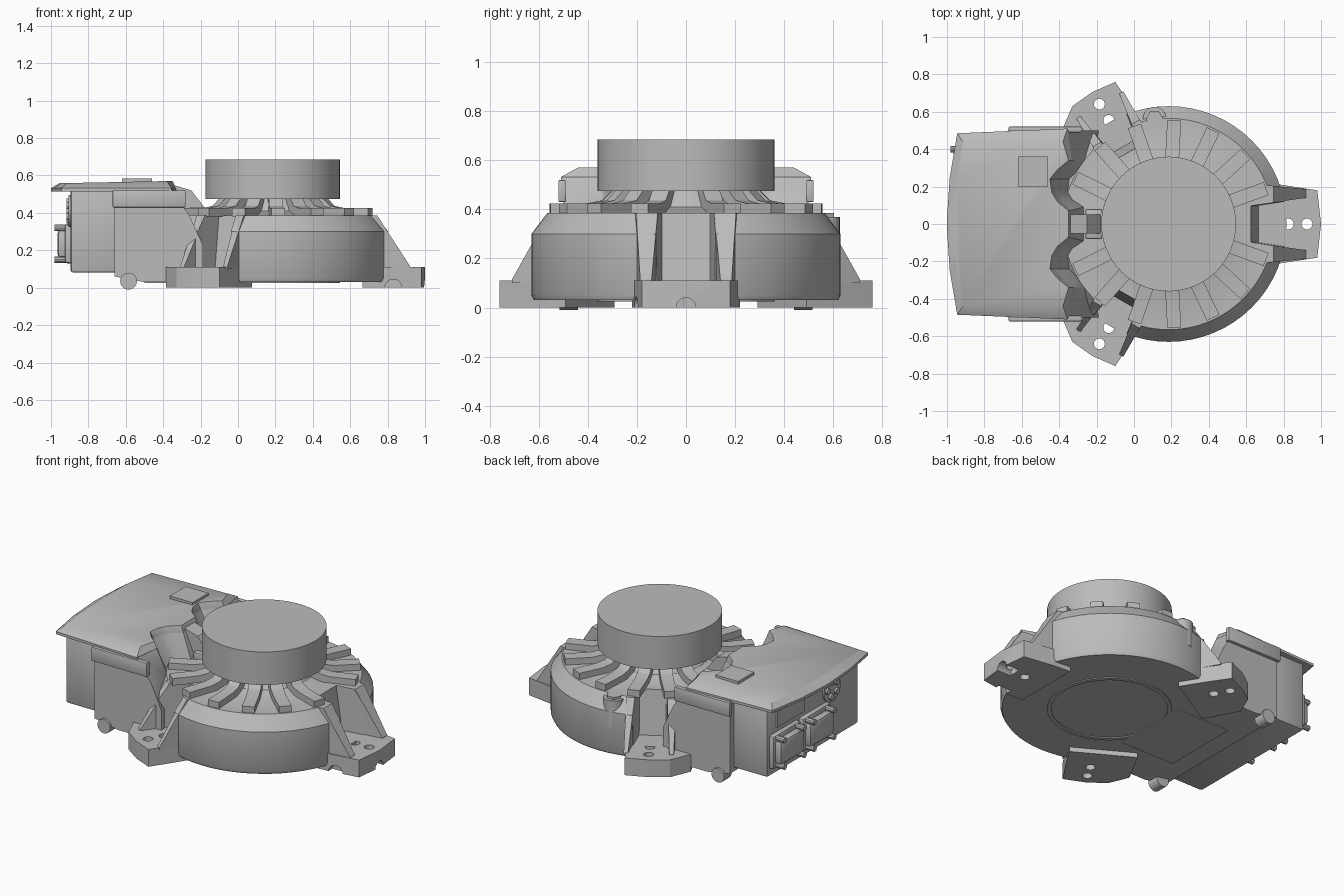
import bpy, bmesh
from math import sin, cos, radians, pi
from mathutils import Matrix, Vector

cube = bpy.data.objects.get("Cube")
if cube:
    bpy.data.objects.remove(cube)

grey = bpy.data.materials.new("cast grey")
grey.use_nodes = True
tone = (0.5, 0.5, 0.5, 1)
grey.diffuse_color = tone
grey.node_tree.nodes["Principled BSDF"].inputs["Base Color"].default_value = tone

AXIS = 0.185                      # x position of the turning axis
CENTRE = Matrix.Translation((AXIS, 0, 0))
parts = []


def loft(name, rings, matrix=None, bevel=0):
    """Skin a stack of equal point rings and cap both ends."""
    bm = bmesh.new()
    rows = [[bm.verts.new(p) for p in ring] for ring in rings]
    n = len(rows[0])
    for a, b in zip(rows, rows[1:]):
        for i in range(n):
            j = (i + 1) % n
            bm.faces.new((a[i], a[j], b[j], b[i]))
    bm.faces.new(rows[0])
    bm.faces.new(rows[-1])
    if matrix:
        bm.transform(matrix)
    if bevel:
        bmesh.ops.bevel(bm, geom=bm.edges[:], offset=bevel, segments=2, affect='EDGES', profile=0.5)
    bmesh.ops.recalc_face_normals(bm, faces=bm.faces)
    mesh = bpy.data.meshes.new(name)
    bm.to_mesh(mesh)
    bm.free()
    mesh.materials.append(grey)
    obj = bpy.data.objects.new(name, mesh)
    bpy.context.collection.objects.link(obj)
    parts.append(obj)
    return obj


def box(name, x, y, z, bevel=0):
    ring = [(x[0], y[0]), (x[1], y[0]), (x[1], y[1]), (x[0], y[1])]
    return loft(name, [[(*p, h) for p in ring] for h in z], bevel=bevel)


def lathe(name, profile, matrix=CENTRE, n=64):
    turn = [2 * pi * i / n for i in range(n)]
    return loft(name, [[(r * cos(a), r * sin(a), z) for a in turn] for r, z in profile], matrix)


def cut(target, cutters):
    for cutter in cutters:
        cutter.hide_render = True
        mod = target.modifiers.new("cut", 'BOOLEAN')
        mod.operation = 'DIFFERENCE'
        mod.solver = 'EXACT'
        mod.object = cutter
        bpy.context.view_layer.objects.active = target
        bpy.ops.object.modifier_apply(modifier=mod.name)
    for cutter in cutters:
        parts.remove(cutter)
        bpy.data.objects.remove(cutter)


def rod(name, start, end, r, n=20):
    a, b = Vector(start), Vector(end)
    turn = (b - a).to_track_quat('Z', 'Y').to_matrix().to_4x4()
    return lathe(name, [(r, 0), (r, (b - a).length)], Matrix.Translation(a) @ turn, n)


# Round body, neck and turntable
body = lathe("round_body", [(0.62, 0.03), (0.63, 0.05), (0.63, 0.3), (0.565, 0.385), (0.36, 0.385),
                            (0.29, 0.41), (0.24, 0.48)])
lathe("turntable", [(0.36, 0.475), (0.36, 0.685)])

# Radial fins with a curved root
fin = [(0.2, 0.38), (0.555, 0.38), (0.555, 0.425), (0.4, 0.425), (0.34, 0.437), (0.3, 0.477), (0.2, 0.477)]
for k in range(7):
    for side in (1, -1):
        spin = CENTRE @ Matrix.Rotation(radians(side * (20 + 22.3 * k)), 4, 'Z')
        loft("fin", [[(r, y, z) for r, z in fin] for y in (-0.037, 0.037)], spin)


# Mounting feet with side ribs and a pocket in the body
def leg(name, angle, plan, inner, outer, flip=1):
    spin = CENTRE @ Matrix.Rotation(radians(angle), 4, 'Z')
    foot = loft(name + "_foot", [[(x, y * flip, z) for x, y in plan] for z in (0, 0.11)], spin)
    holes = []
    for r in (0.64, 0.74):
        holes.append(lathe("hole", [(0.029, -0.1), (0.029, 0.2)],
                           spin @ Matrix.Translation((r, 0, 0)), 24))
    cut(foot, holes)
    edge = lambda x: inner + 0.14 * (x - 0.45)
    pocket_plan = [(0.43, edge(0.43)), (0.9, edge(0.9)), (0.9, -edge(0.9)), (0.43, -edge(0.43))]
    pocket = [[(x + (0.05 if x < 0.5 and z < 0.2 else 0), y, z) for x, y in pocket_plan]
              for z in (0.11, 0.45)]
    cut(body, [loft("pocket", pocket, spin)])
    rib = [(0.5, 0.1), (0.735, 0.1), (0.735, 0.115), (0.56, 0.385), (0.5, 0.385)]
    for s in (1, -1):
        loft(name + "_rib", [[(x, s * edge(x), z) for x, z in rib],
                             [(x, s * outer(x), z) for x, z in rib]], spin)
    return foot


wide = [(0.48, -0.22), (0.6, -0.21), (0.795, -0.18), (0.815, 0), (0.795, 0.18), (0.6, 0.21), (0.48, 0.22)]
narrow = [(0.48, -0.15), (0.62, -0.145), (0.8, -0.133), (0.815, 0), (0.803, 0.131), (0.718, 0.244), (0.48, 0.25)]
end_foot = leg("end", 0, wide, 0.1, lambda x: 0.21 - 0.1 * (x - 0.5))
leg("back", 120, narrow, 0.08, lambda x: 0.145)
leg("front", -120, narrow, 0.08, lambda x: 0.145, -1)
cut(end_foot, [rod("notch", (0.9, 0, 0), (1.1, 0, 0), 0.04),
               rod("notch", (0.83, -0.3, 0), (0.83, -0.17, 0), 0.045),
               rod("notch", (0.83, 0.17, 0), (0.83, 0.3, 0), 0.045)])

# Housing with a scalloped front, from low edge to top edge
low = [(-0.26, 0.5), (-0.265, 0.34), (-0.31, 0.28), (-0.355, 0.24), (-0.355, 0.17), (-0.33, 0.13), (-0.27, 0.09)]
top = [(-0.38, 0.44), (-0.35, 0.34), (-0.41, 0.29), (-0.45, 0.24), (-0.44, 0.17), (-0.41, 0.12), (-0.35, 0.07)]


def outline(back, t, z, width):
    front = [(a[0] + t * (b[0] - a[0]), a[1] + t * (b[1] - a[1])) for a, b in zip(low, top)]
    front[0] = (front[0][0], width)
    half = back + front
    rise = lambda x: z(x) if callable(z) else z
    return [(x, y, rise(x)) for x, y in half] + [(x, -y, rise(x)) for x, y in reversed(half)]


wall = [(-0.66, 0.5), (-0.5, 0.5)]
loft("main_housing", [outline(wall, -0.6, lambda x: 0.06 if x < -0.6 else 0.03, 0.5),
                      outline(wall, -0.6, 0.23, 0.5), outline(wall, 0, 0.385, 0.5),
                      outline(wall, 0.8, 0.53, 0.5)])
box("rear_housing", (-0.895, -0.6), (-0.46, 0.46), (0.08, 0.53), 0.015)

# Overhanging hood with a bowed rear edge
lip = [(-1.0, 0.03), (-0.985, 0.25), (-0.945, 0.485)]
crown = [(-0.955, 0.03), (-0.945, 0.25), (-0.915, 0.44)]
loft("hood", [outline(lip, 0.8, 0.515, 0.51), outline(lip, 0.8, 0.532, 0.51),
              outline(crown, 1, lambda x: 0.57 + 0.02 * (x + 0.38), 0.44)])
box("hood_plate", (-0.62, -0.46), (0.2, 0.36), (0.55, 0.583))
for s in (1, -1):
    box("side_lip", (-0.67, -0.28), sorted((s * 0.49, s * 0.52)), (0.43, 0.52), 0.005)
    rod("side_boss", (-0.585, s * 0.44, 0.035), (-0.585, s * 0.515, 0.035), 0.045)

# Central nose and clip between the scallops
nose = [(-0.5, 0.56), (-0.38, 0.56), (-0.25, 0.52), (-0.18, 0.43), (-0.18, 0.38), (-0.5, 0.38)]
loft("nose", [[(x, y, z) for x, z in nose] for y in (-0.05, 0.05)])
box("nose_clip", (-0.26, -0.17), (-0.08, 0.08), (0.37, 0.43), 0.008)

# Rear connectors
for y in (0.3, 0):
    box("connector_flange", (-0.925, -0.88), (y - 0.14, y + 0.14), (0.13, 0.34), 0.012)
    box("connector_block", (-0.965, -0.9), (y - 0.12, y + 0.12), (0.16, 0.31), 0.02)
    for dy in (-0.1, 0.1):
        for z in (0.15, 0.32):
            rod("connector_stud", (-0.98, y + dy, z), (-0.9, y + dy, z), 0.018, 10)
box("rear_panel", (-0.904, -0.89), (0.1, 0.37), (0.37, 0.47))
lathe("port_plate", [(0.085, 0), (0.085, 0.015)],
      Matrix.Translation((-0.905, -0.18, 0.41)) @ Matrix.Rotation(pi / 2, 4, 'Y'), 32)
for i in range(5):
    a = 2 * pi * i / 5
    y, z = -0.18 + 0.05 * cos(a), 0.41 + 0.05 * sin(a)
    rod("port", (-0.918, y, z), (-0.89, y, z), 0.02, 12)

# Filler boss on the shoulder
rod("boss", (0.11, 0.565, 0.2), (0.11, 0.565, 0.37), 0.062, 24)
rod("boss_cap", (0.11, 0.565, 0.36), (0.11, 0.565, 0.385), 0.045, 6)

# Underside ring and service panel
ring = lathe("underside_ring", [(0.36, 0.024), (0.36, 0.032)])
cut(ring, [lathe("ring_bore", [(0.335, 0), (0.335, 0.1)])])
box("underside_panel", (-0.5, -0.12), (-0.25, 0.25), (0.024, 0.032))

bpy.ops.object.select_all(action='DESELECT')
for part in parts:
    part.select_set(True)
bpy.context.view_layer.objects.active = body
bpy.ops.object.shade_smooth_by_angle(angle=radians(30))
